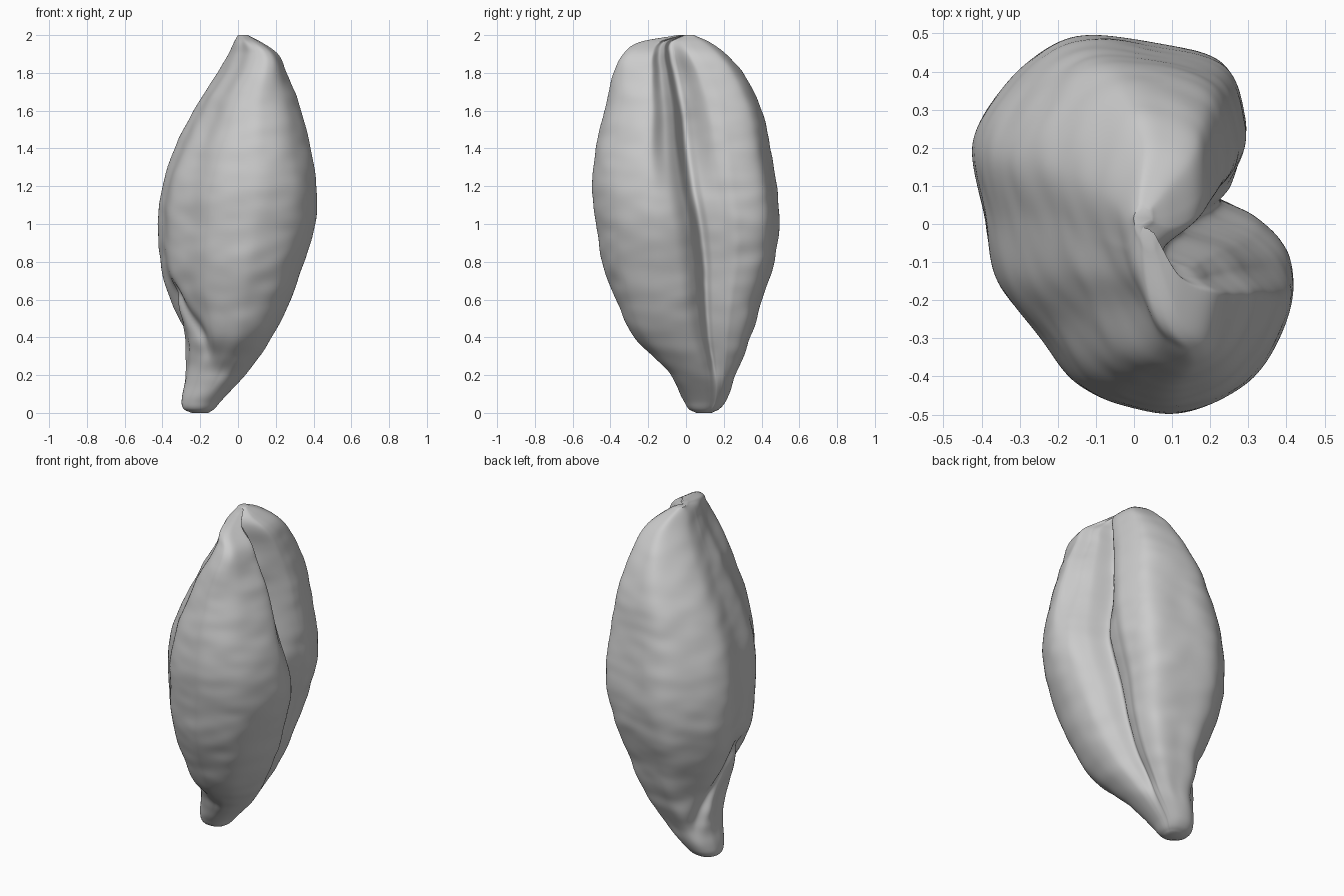
import bpy
import bmesh
from math import exp, hypot
from mathutils import Vector, noise

cube = bpy.data.objects.get("Cube")
if cube:
    bpy.data.objects.remove(cube, do_unlink=True)

# Extents of the grain by height: z, x min, x max, y min, y max
EXTENTS = [
    (0, -.24, -.16, .06, .13), (.015, -.285, -.13, .02, .17), (.06, -.3, -.09, -.01, .21),
    (.2, -.28, .04, -.09, .265), (.4, -.285, .18, -.27, .34), (.6, -.36, .28, -.37, .4),
    (.8, -.41, .35, -.44, .465), (1, -.42, .41, -.475, .49), (1.2, -.4, .415, -.495, .475),
    (1.4, -.335, .385, -.475, .445), (1.6, -.235, .335, -.43, .4), (1.8, -.11, .26, -.38, .3),
    (1.9, -.05, .21, -.33, .21), (1.965, -.02, .12, -.24, .12), (2, .0, .05, -.04, .04)]

# Cross-section outline in unit extents, running from the crease around the back
SECTION = [
    (.55, .09), (.61, .2), (.66, .36), (.7, .56), (.55, .86), (.05, .98), (-.42, .99),
    (-.78, .76), (-1, .43), (-.93, .05), (-.86, -.3), (-.62, -.58), (-.38, -.84),
    (-.08, -.96), (.28, -1), (.72, -.83), (.97, -.48), (.98, -.2), (.8, -.03)]

STEPS = 12
RINGS = 150


def spline(a, b, c, d, t):
    """Catmull-Rom blend between b and c."""
    return tuple(q + .5 * t * (r - p + t * (2 * p - 5 * q + 4 * r - s + t * (3 * (q - r) + s - p)))
                 for p, q, r, s in zip(a, b, c, d))


def extents_at(z):
    last = len(EXTENTS) - 1
    i = max(k for k in range(last) if EXTENTS[k][0] <= z)
    lo, hi = EXTENTS[i], EXTENTS[i + 1]
    t = (z - lo[0]) / (hi[0] - lo[0])

    # Slopes account for the uneven spacing of the rows
    def slope(k, j):
        p, q = EXTENTS[max(k - 1, 0)], EXTENTS[min(k + 1, last)]
        return (q[j] - p[j]) / (q[0] - p[0]) * (hi[0] - lo[0])
    out = []
    for j in range(1, 5):
        a, b = lo[j], hi[j]
        m, n = slope(i, j), slope(i + 1, j)
        out.append(a + t * m + t * t * (3 * (b - a) - 2 * m - n) + t ** 3 * (m + n - 2 * (b - a)))
    return out


def bump(d, width):
    return exp(-(d / width) ** 2)


def smooth(a, b, v):
    t = min(max((v - a) / (b - a), 0), 1)
    return t * t * (3 - 2 * t)


n = len(SECTION)
outline = [spline(*(SECTION[(i + k) % n] for k in (-1, 0, 1, 2)), s / STEPS)
           for i in range(n) for s in range(STEPS)]


def surface_point(u, v, z):
    x0, x1, y0, y1 = extents_at(z)
    cx, cy, rx, ry = (x0 + x1) / 2, (y0 + y1) / 2, (x1 - x0) / 2, (y1 - y0) / 2
    # Round off the section at the stalk end
    r = hypot(u, v)
    k = .8 * (1 - smooth(.05, .35, z))
    u, v = u + k * (u / r - u), v + k * (v / r - v)
    # The crease wanders sideways and opens into a stepped trough near the top
    front = smooth(0, .5, u)
    ledge = .6 * smooth(-.36, -.16, v) + .4 * smooth(-.04, .08, v)
    trough = front * ledge * smooth(.42, .14, v)
    side = front * bump(v - .08, .5)
    u -= trough * (.28 * smooth(1.05, 1.6, z) + .35 * smooth(1.6, 1.95, z))
    v += side * (.28 - .24 * z)
    # Shallow flat beside the back ridge, growing towards the tip
    flat = 1 - .1 * smooth(1.1, 1.7, z) * bump(hypot(u + .75, v + .4), .45)
    u, v = u * flat, v * flat
    # The front lobe leans over towards the crease at the tip
    u += .3 * smooth(1.65, 1.95, z) * max(-v, 0) * smooth(1.1, .4, u)
    # Germ hollow: two furrows meeting at the top, on the side away from the crease
    if u < .5:
        spread = .1 + 1.25 * smooth(0, 1, (.72 - z) / .6)
        fade = smooth(.08, .25, z) * (1 - smooth(.62, .74, z)) * smooth(.5, .1, u)
        furrow = bump(abs(v + .08) - spread * .7, .15) * fade
        u *= 1 - .12 * furrow
        v *= 1 - .12 * furrow
    p = Vector((cx + u * rx, cy + v * ry, z))
    # Fine wrinkles across the skin
    out = Vector((u, v, 0)).normalized()
    wave = noise.noise(Vector((p.x * 7, p.y * 7, z * 14))) + noise.noise(p * 6)
    return p + out * wave * .005 * smooth(0, .3, z) * (1 - smooth(1.8, 2, z))


# Grain body: stacked rings, closer together at both ends
bm = bmesh.new()
rings = []
for i in range(RINGS + 1):
    t = i / RINGS
    z = 2 * (.4 * t + .6 * t * t * (3 - 2 * t))
    rings.append([bm.verts.new(surface_point(u, v, z)) for u, v in outline])
count = len(outline)
for low, high in zip(rings, rings[1:]):
    for j in range(count):
        k = (j + 1) % count
        bm.faces.new((low[j], low[k], high[k], high[j]))
bm.faces.new(rings[0][::-1])
bm.faces.new(rings[-1])
for _ in range(2):
    bmesh.ops.smooth_vert(bm, verts=bm.verts, factor=.5, use_axis_x=True, use_axis_y=True)
bmesh.ops.recalc_face_normals(bm, faces=bm.faces)

mesh = bpy.data.meshes.new("grain_body")
bm.to_mesh(mesh)
bm.free()
grain = bpy.data.objects.new("grain_body", mesh)
bpy.context.collection.objects.link(grain)

# Single plain grey
grey = bpy.data.materials.new("plain_grey")
grey.use_nodes = True
colour = (.6, .6, .6, 1)
grey.diffuse_color = colour
grey.node_tree.nodes["Principled BSDF"].inputs["Base Color"].default_value = colour
mesh.materials.append(grey)

bpy.context.view_layer.objects.active = grain
grain.select_set(True)
bpy.ops.object.shade_smooth_by_angle(angle=1.0)
